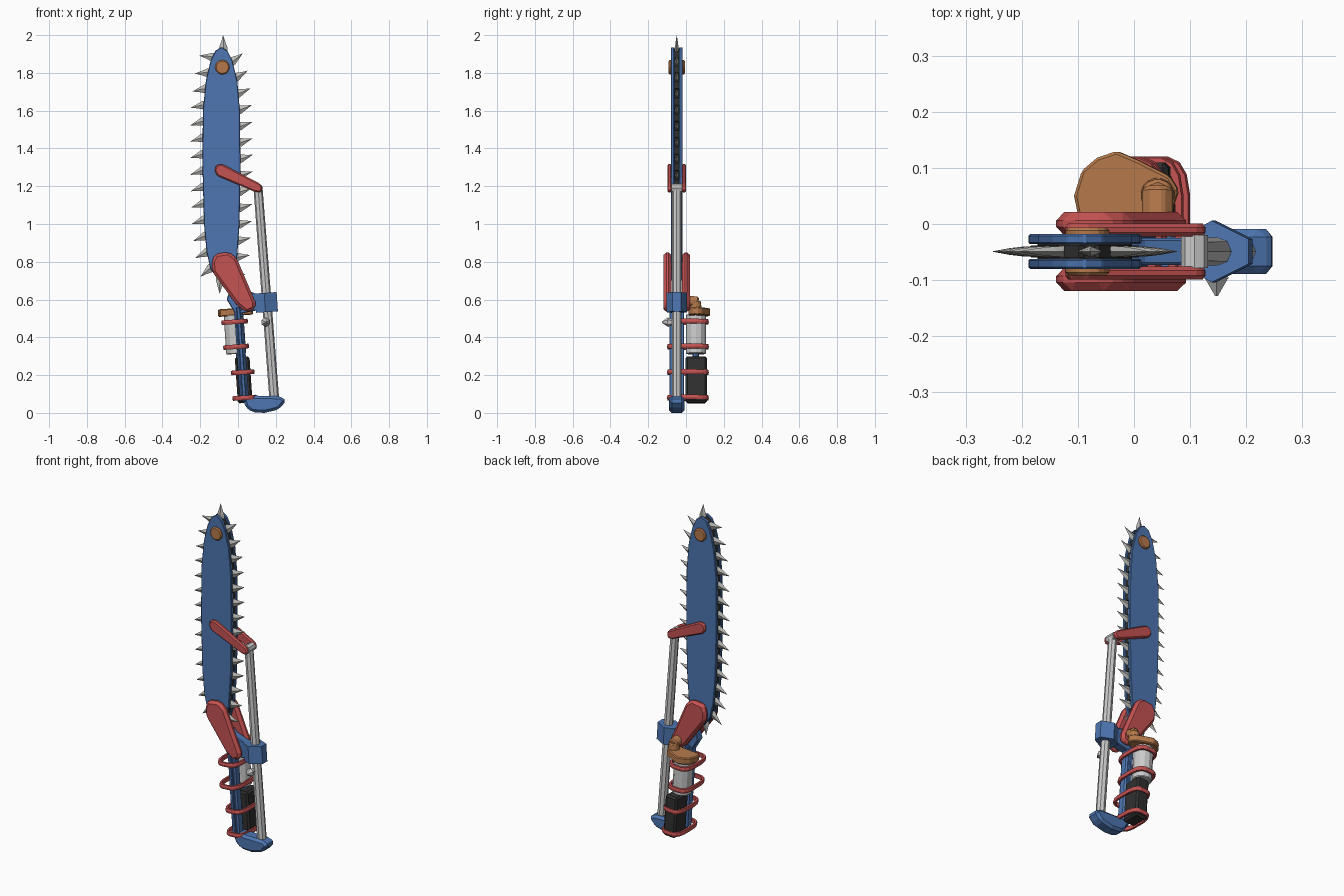
import bpy, bmesh, math
from mathutils import Vector, Matrix

if "Cube" in bpy.data.objects:
    bpy.data.objects.remove(bpy.data.objects["Cube"])

C = -0.049          # depth of the blade plane
TILT = -0.068       # lean of the handle and everything strapped to it


def material(name, rgb):
    m = bpy.data.materials.new(name)
    m.diffuse_color = (*rgb, 1)
    m.use_nodes = True
    m.node_tree.nodes["Principled BSDF"].inputs["Base Color"].default_value = m.diffuse_color
    return m


BLUE = material("blue_paint", (0.075, 0.18, 0.44))
RED = material("red_paint", (0.56, 0.085, 0.085))
BROWN = material("copper_brown", (0.46, 0.19, 0.07))
STEEL = material("pale_steel", (0.6, 0.6, 0.6))
TOOTH = material("tooth_grey", (0.5, 0.5, 0.48))
DARK = material("dark_rubber", (0.03, 0.03, 0.03))


def finish(name, bm, mat, bevel=0, loc=(0, 0, 0), tilt=0, smooth=False):
    bmesh.ops.recalc_face_normals(bm, faces=bm.faces)
    me = bpy.data.meshes.new(name)
    bm.to_mesh(me)
    bm.free()
    me.materials.append(mat)
    ob = bpy.data.objects.new(name, me)
    bpy.context.collection.objects.link(ob)
    ob.location = loc
    ob.rotation_euler.y = tilt
    if bevel:
        mod = ob.modifiers.new("bevel", 'BEVEL')
        mod.width, mod.segments, mod.limit_method = bevel, 1, 'ANGLE'
    if smooth:
        me.shade_smooth() if hasattr(me, "shade_smooth") else None
    return ob


def prism(name, pts, a, b, mat, bevel=0, axis='y', **kw):
    """Extrude an outline along y (points are x, z) or along z (points are x, y)."""
    bm = bmesh.new()
    put = (lambda p, h: (p[0], h, p[1])) if axis == 'y' else (lambda p, h: (p[0], p[1], h))
    lo = [bm.verts.new(put(p, a)) for p in pts]
    hi = [bm.verts.new(put(p, b)) for p in pts]
    bm.faces.new(lo)
    bm.faces.new(hi)
    for i in range(len(pts)):
        j = (i + 1) % len(pts)
        bm.faces.new((lo[i], lo[j], hi[j], hi[i]))
    return finish(name, bm, mat, bevel, **kw)


def box(name, size, mat, loc, bevel=0, tilt=0):
    x, y, h = (s / 2 for s in size)
    return prism(name, [(-x, -y), (x, -y), (x, y), (-x, y)], -h, h, mat, bevel, 'z',
                 loc=loc, tilt=tilt)


def rod(name, p, q, r1, r2, sides, mat, bevel=0):
    p, q = Vector(p), Vector(q)
    bm = bmesh.new()
    rot = (q - p).to_track_quat('Z', 'Y').to_matrix().to_4x4()
    bmesh.ops.create_cone(bm, cap_ends=True, segments=sides, radius1=r1, radius2=r2,
                          depth=(q - p).length,
                          matrix=Matrix.Translation((p + q) / 2) @ rot)
    return finish(name, bm, mat, bevel)


# Blade: outline runs counter-clockwise from the tip
outline = [(-0.088, 1.937), (-0.12, 1.917), (-0.145, 1.865), (-0.17, 1.76), (-0.186, 1.6),
           (-0.188, 1.3), (-0.18, 1.0), (-0.166, 0.85), (-0.145, 0.76), (-0.10, 0.70),
           (-0.06, 0.70), (-0.03, 0.74), (-0.005, 0.82), (0.008, 1.0), (0.013, 1.3),
           (0.01, 1.6), (-0.004, 1.76), (-0.03, 1.865), (-0.056, 1.917)]
core = [(-0.088 + (x + 0.088) * 0.84, 1.32 + (z - 1.32) * 0.98) for x, z in outline]
prism("blade_plate_front", outline, C - 0.031, C - 0.013, BLUE, 0.003)
prism("blade_plate_back", outline, C + 0.013, C + 0.031, BLUE, 0.003)
prism("chain_core", core, C - 0.013, C + 0.013, DARK)

# Chain teeth and links, spaced evenly along the outline
loop = [Vector(p) for p in outline]
loop.append(loop[0])
lengths = [(b - a).length for a, b in zip(loop, loop[1:])]
total = sum(lengths)


def along(s):
    s %= total
    for a, b, l in zip(loop, loop[1:], lengths):
        if s <= l:
            return a.lerp(b, s / l)
        s -= l
    return loop[-1]


COUNT = round(total / 0.086)
teeth, links = bmesh.new(), bmesh.new()
for i in range(COUNT):
    for bm, shift, rings in (
            (teeth, 0, [(-0.03, 0.022, -0.022, 0.010), (-0.021, 0.022, 0.008, 0.009),
                        (-0.002, 0.020, 0.034, 0.006), (0.019, 0.021, 0.064, 0.0005)]),
            (links, 0.5, [(-0.025, 0.025, -0.03, 0.011), (-0.018, 0.018, -0.004, 0.011)])):
        s = (i + shift) * total / COUNT - 0.012
        p = along(s)
        t = (along(s + 0.03) - along(s - 0.03)).normalized()
        n = Vector((-t.y, t.x)) * -1
        prev = None
        for t0, t1, h, w in rings:
            m = (t0 + t1) / 2
            corner = [(t0, 0), (m, -w), (t1, 0), (m, w)] if bm is teeth else \
                     [(t0, -w), (t1, -w), (t1, w), (t0, w)]
            ring = []
            for u, y in corner:
                v = p + t * u + n * h
                ring.append(bm.verts.new((v.x, C + y, v.y)))
            if prev:
                for k in range(4):
                    bm.faces.new((prev[k], prev[(k + 1) % 4], ring[(k + 1) % 4], ring[k]))
            else:
                bm.faces.new(ring)
            prev = ring
        bm.faces.new(prev)
finish("chain_teeth", teeth, TOOTH)
finish("chain_links", links, DARK)

# Tip bolt through both blade plates
rod("tip_bolt", (-0.083, C - 0.043, 1.83), (-0.083, C + 0.043, 1.83), 0.039, 0.039, 12, BROWN, 0.006)

# Paired red plates: lower guards and upper link arms
guard = [(-0.14, 0.80), (-0.12, 0.842), (-0.05, 0.852), (-0.008, 0.822), (0.093, 0.585),
         (0.09, 0.55), (0.045, 0.53), (-0.01, 0.575), (-0.135, 0.745)]
arm = [(-0.125, 1.285), (-0.115, 1.312), (-0.085, 1.318), (0.118, 1.213), (0.13, 1.19),
       (0.12, 1.167), (0.09, 1.17), (-0.11, 1.255)]
for side, word in ((-1, "front"), (1, "back")):
    prism("guard_" + word, guard, C + side * 0.029, C + side * 0.07, RED, 0.015)
    prism("link_arm_" + word, arm, C + side * 0.027, C + side * 0.05, RED, 0.007)

# Long piston rod, its top pivot and the clamp screw
rod("piston_rod", (0.193, C, 0.06), (0.106, C, 1.19), 0.026, 0.024, 8, STEEL)
rod("piston_pivot", (0.108, C - 0.029, 1.19), (0.108, C + 0.029, 1.19), 0.024, 0.024, 8, STEEL)
rod("screw_head", (0.147, -0.095, 0.48), (0.147, -0.128, 0.48), 0.025, 0.003, 6, STEEL)
rod("screw_neck", (0.15, -0.06, 0.48), (0.147, -0.095, 0.48), 0.012, 0.025, 6, STEEL)

# Collar around the rod, and the bracket joining it to the handle
collar = [(-0.062, 0.028), (-0.012, 0.055), (0.054, 0.022), (0.054, -0.022),
          (-0.012, -0.055), (-0.062, -0.028)]
prism("collar", collar, -0.051, 0.051, BLUE, 0, 'z', loc=(0.154, C, 0.585), tilt=TILT)
prism("bracket", [(-0.06, 0.60), (-0.03, 0.70), (0.02, 0.66), (0.11, 0.625), (0.11, 0.545),
                  (-0.012, 0.52)], C - 0.024, C + 0.024, BLUE, 0.004)

# Handle: a wide core with a narrow raised rail
box("handle_core", (0.046, 0.05, 0.50), BLUE, (0.018, C, 0.31), 0.008, TILT)
box("handle_rail", (0.020, 0.078, 0.50), BLUE, (0.018, C, 0.31), 0.004, TILT)

# Foot
prism("foot", [(0.028, 0.07), (0.05, 0.092), (0.225, 0.088), (0.256, 0.064), (0.215, 0.018),
               (0.14, 0.0), (0.075, 0.004), (0.04, 0.03)], C - 0.04, C + 0.04, BLUE, 0.014)

# Battery, canister and the coupling between them
box("battery", (0.078, 0.112, 0.245), DARK, (0.03, 0.054, 0.175), 0.010, TILT)
rod("canister", (-0.010, 0.052, 0.312), (-0.024, 0.052, 0.52), 0.053, 0.053, 12, STEEL, 0.004)
rod("coupling", (0.01, 0.052, 0.285), (0.005, 0.052, 0.325), 0.018, 0.018, 8, BLUE)

# Brown cap on the canister, with its elbow pipe into the rear guard
cap = [(-0.098, 0.012), (-0.106, 0.05), (-0.092, 0.095), (-0.065, 0.118), (-0.03, 0.13),
       (0.01, 0.113), (0.065, 0.085), (0.08, 0.06), (0.07, 0.03), (0.03, 0.012)]
cap = [(x + 0.03, y) for x, y in cap]
prism("canister_cap", cap, -0.019, 0.021, BROWN, 0.005, 'z', loc=(-0.03, 0, 0.532), tilt=TILT)
rod("elbow_riser", (0.042, 0.053, 0.53), (0.042, 0.05, 0.592), 0.033, 0.031, 8, BROWN, 0.006)
rod("elbow_outlet", (0.042, 0.066, 0.586), (0.042, 0.0, 0.595), 0.031, 0.031, 8, BROWN, 0.008)

# Red straps around the handle and its load
for k, (x, z, hx) in enumerate(((-0.018, 0.482, 0.072), (-0.010, 0.35, 0.070),
                                (0.025, 0.215, 0.064), (0.035, 0.08, 0.066))):
    bm = bmesh.new()
    rings = []
    for i in range(16):
        a = math.tau * (i + 0.5) / 16
        c, s = math.cos(a), math.sin(a)
        c, s = math.copysign(abs(c) ** 0.6, c), math.copysign(abs(s) ** 0.6, s)
        rings.append([bm.verts.new(((hx - d) * c, (0.112 - d) * s, h)) for d, h in
                      ((0.014, -0.012), (0.003, -0.012), (0, 0), (0.003, 0.012), (0.014, 0.012))])
    for r, q in zip(rings, rings[1:] + rings[:1]):
        for j in range(5):
            bm.faces.new((r[j], r[(j + 1) % 5], q[(j + 1) % 5], q[j]))
    finish("strap_%d" % (k + 1), bm, RED, 0, (x, 0.01, z), TILT)
